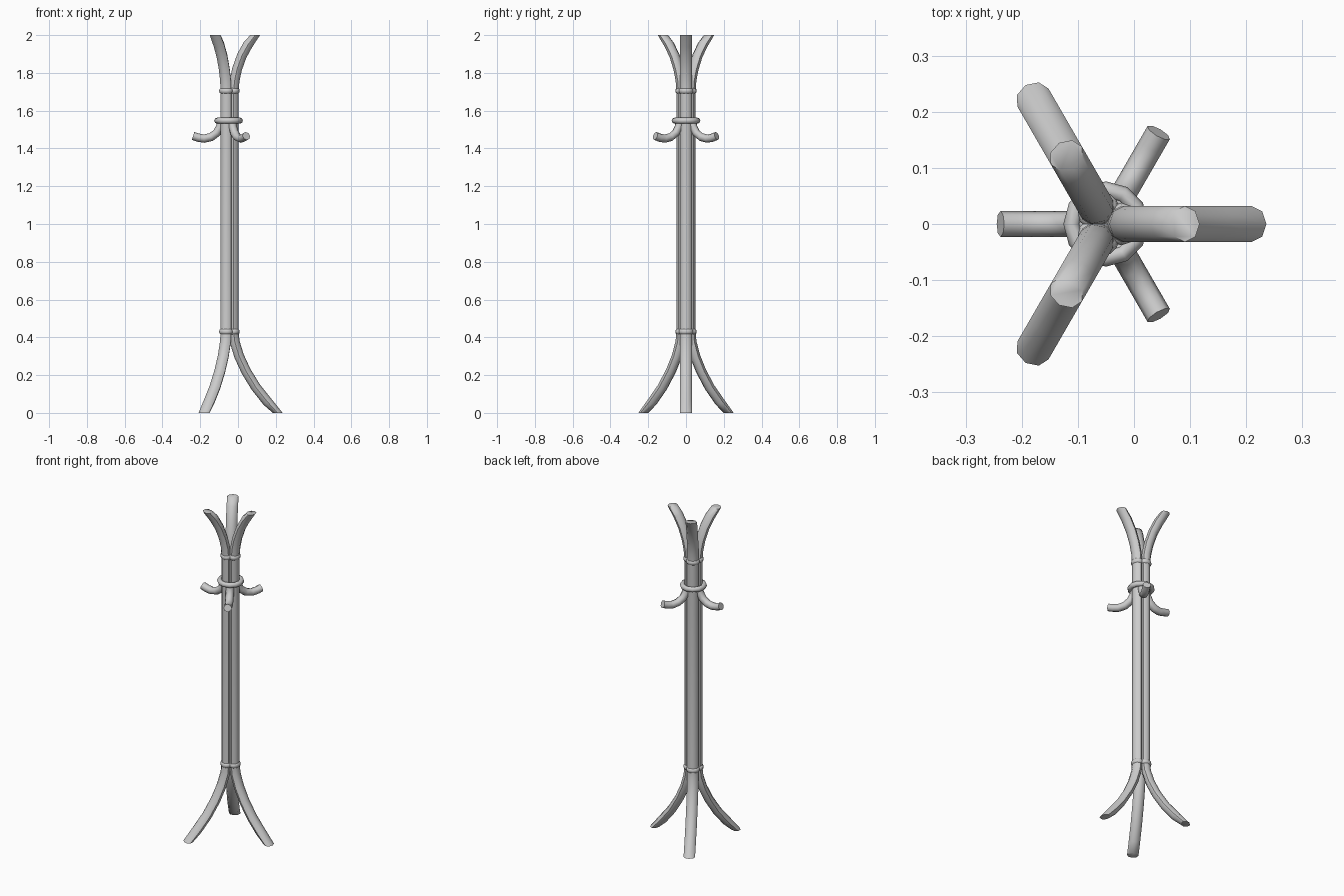
import bpy, bmesh, math
from mathutils import Vector, Matrix

if "Cube" in bpy.data.objects:
    bpy.data.objects.remove(bpy.data.objects["Cube"])

AXIS_X = -0.05  # the stand's vertical axis


def sweep(name, path, rad, wide, angle, sides=8, flat_ends=False):
    """Sweep an elliptical section along an (r, z) path turned to the given angle."""
    bm = bmesh.new()
    rings = []
    last = len(path) - 1
    for i, (r, z) in enumerate(path):
        a, b = path[max(i - 1, 0)], path[min(i + 1, last)]
        t = Vector((b[0] - a[0], b[1] - a[1])).normalized()
        n = Vector((t.y, -t.x))
        if flat_ends and i in (0, last):
            n = Vector((1.0, 0.0))
        ring = []
        for k in range(sides):
            u = 2 * math.pi * k / sides
            c, s = rad * math.cos(u), wide * math.sin(u)
            ring.append(bm.verts.new((r + n.x * c, s, z + n.y * c)))
        rings.append(ring)
    for lo, hi in zip(rings, rings[1:]):
        for k in range(sides):
            j = (k + 1) % sides
            bm.faces.new((lo[k], lo[j], hi[j], hi[k]))
    bm.faces.new(rings[0][::-1])
    bm.faces.new(rings[-1])
    return finish(name, bm, angle)


def ring_band(name, r, z, rad, wide, tube, height, angle, sides=12, tube_sides=8):
    """Rounded band around an elliptical section centred at distance r."""
    bm = bmesh.new()
    rings = []
    for i in range(sides):
        u = 2 * math.pi * i / sides
        ring = []
        for k in range(tube_sides):
            v = 2 * math.pi * k / tube_sides
            o = tube * math.cos(v)
            ring.append(bm.verts.new((r + (rad + o) * math.cos(u),
                                      (wide + o) * math.sin(u),
                                      z + height * math.sin(v))))
        rings.append(ring)
    for i in range(sides):
        a, b = rings[i], rings[(i + 1) % sides]
        for k in range(tube_sides):
            j = (k + 1) % tube_sides
            bm.faces.new((a[k], b[k], b[j], a[j]))
    return finish(name, bm, angle)


def finish(name, bm, angle):
    bmesh.ops.transform(bm, verts=bm.verts, matrix=Matrix.Translation((AXIS_X, 0, 0))
                        @ Matrix.Rotation(math.radians(angle), 4, 'Z'))
    bmesh.ops.recalc_face_normals(bm, faces=bm.faces)
    me = bpy.data.meshes.new(name)
    bm.to_mesh(me)
    bm.free()
    ob = bpy.data.objects.new(name, me)
    bpy.context.collection.objects.link(ob)
    bpy.ops.object.select_all(action='DESELECT')
    bpy.context.view_layer.objects.active = ob
    ob.select_set(True)
    bpy.ops.object.shade_smooth_by_angle(angle=math.radians(50))
    return ob


# Bent poles: splayed foot, straight shaft, flared top
pole_path = [(0.26, 0.0), (0.205, 0.06), (0.145, 0.135), (0.093, 0.22), (0.056, 0.30),
             (0.033, 0.375), (0.027, 0.43), (0.027, 1.70), (0.032, 1.76), (0.045, 1.82),
             (0.070, 1.89), (0.103, 1.95), (0.141, 2.0)]
# Coat hooks between the poles
hook_path = [(0.038, 1.55), (0.044, 1.515), (0.063, 1.482), (0.093, 1.460),
             (0.13, 1.452), (0.16, 1.457), (0.188, 1.466)]

for i in range(3):
    a = 120 * i
    sweep(f"pole_{i + 1}", pole_path, 0.026, 0.032, a, flat_ends=True)
    for label, z in (("lower", 0.43), ("upper", 1.705)):
        ring_band(f"{label}_collar_{i + 1}", 0.027, z, 0.024, 0.030, 0.008, 0.014, a)
    sweep(f"hook_{i + 1}", hook_path, 0.022, 0.023, a + 60)

# Ring that carries the hooks
ring_band("hook_ring", 0, 1.547, 0.061, 0.061, 0.015, 0.016, 0)
